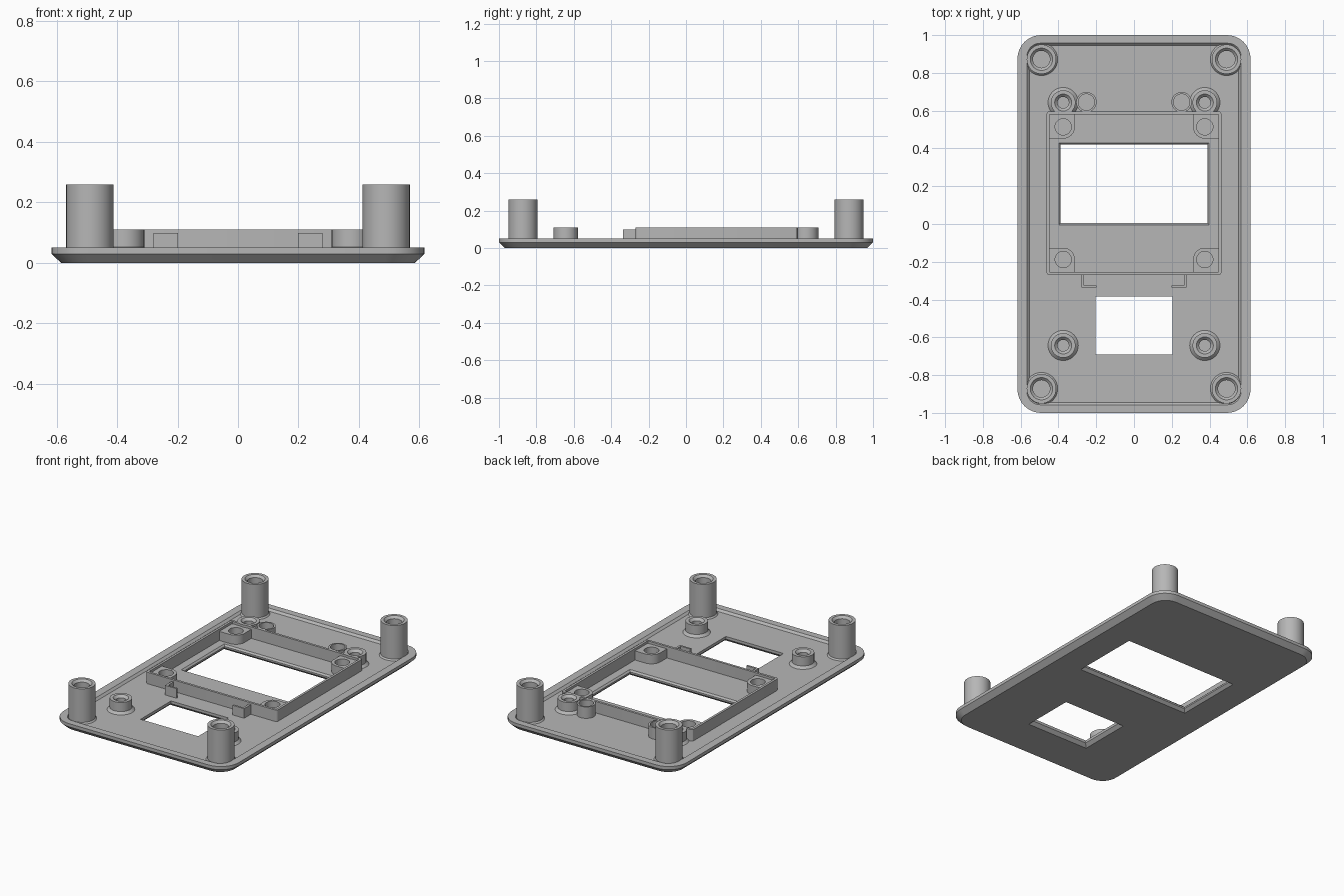
import bpy, bmesh, math

if "Cube" in bpy.data.objects:
    bpy.data.objects.remove(bpy.data.objects["Cube"])

grey = bpy.data.materials.new("grey plastic")
grey.diffuse_color = (0.47, 0.47, 0.47, 1)
grey.use_nodes = True
grey.node_tree.nodes["Principled BSDF"].inputs["Base Color"].default_value = grey.diffuse_color


def finish(name, bm, smooth=True):
    bmesh.ops.recalc_face_normals(bm, faces=bm.faces[:])
    me = bpy.data.meshes.new(name)
    bm.to_mesh(me)
    bm.free()
    me.materials.append(grey)
    ob = bpy.data.objects.new(name, me)
    bpy.context.collection.objects.link(ob)
    if smooth:
        bpy.ops.object.select_all(action='DESELECT')
        bpy.context.view_layer.objects.active = ob
        ob.select_set(True)
        bpy.ops.object.shade_smooth_by_angle(angle=math.radians(30))
    return ob


def loft(bm, rings, closed=False):
    """Skin a stack of equal-length point rings; cap the ends or close it as a tube."""
    vs = [[bm.verts.new(p) for p in r] for r in rings]
    n = len(vs[0])
    pairs = list(zip(vs, vs[1:])) + ([(vs[-1], vs[0])] if closed else [])
    for a, b in pairs:
        for i in range(n):
            j = (i + 1) % n
            bm.faces.new((a[i], a[j], b[j], b[i]))
    if not closed:
        bm.faces.new(vs[0])
        bm.faces.new(vs[-1])


def rrect(hx, hy, r, z, cy=0, seg=8):
    """Rounded rectangle ring, half sizes hx and hy."""
    pts = []
    for k, (sx, sy) in enumerate([(1, 1), (-1, 1), (-1, -1), (1, -1)]):
        for i in range(seg + 1):
            a = (k + i / seg) * math.pi / 2
            pts.append((sx * (hx - r) + r * math.cos(a),
                        cy + sy * (hy - r) + r * math.sin(a), z))
    return pts


def circle(x, y, r, z, n=40):
    return [(x + r * math.cos(2 * math.pi * i / n),
             y + r * math.sin(2 * math.pi * i / n), z) for i in range(n)]


def rect(hx, hy, cy, z):
    return [(hx, cy + hy, z), (-hx, cy + hy, z), (-hx, cy - hy, z), (hx, cy - hy, z)]


def cut(ob, bm):
    cutter = finish("cutter", bm, False)
    mod = ob.modifiers.new("cut", 'BOOLEAN')
    mod.operation, mod.solver, mod.object = 'DIFFERENCE', 'EXACT', cutter
    bpy.context.view_layer.objects.active = ob
    bpy.ops.object.modifier_apply(modifier=mod.name)
    bpy.data.objects.remove(cutter)


FLOOR = 0.037

# Face plate: chamfered underside, shallow recess on top
bm = bmesh.new()
loft(bm, [rrect(0.585, 0.97, 0.10, 0), rrect(0.617, 1.0, 0.125, 0.03),
          rrect(0.617, 1.0, 0.125, 0.05), rrect(0.567, 0.957, 0.07, 0.05),
          rrect(0.554, 0.944, 0.06, FLOOR)])
plate = finish("face_plate", bm)

# Display window and lower window, bevelled through the plate
bm = bmesh.new()
loft(bm, [rect(0.388 + d, 0.207 + d, 0.213, z) for d, z in
          [(0.027, -0.01), (0, 0.017), (0, 0.027), (0.025, 0.052)]])
cut(plate, bm)
bm = bmesh.new()
loft(bm, [rect(0.203 + d, 0.153 + d, -0.538, z) for d, z in
          [(0.03, -0.01), (0, 0.02), (0, 0.07)]])
cut(plate, bm)

# Display frame: thin upright wall
bm = bmesh.new()
CY, HX, HY, T = 0.163, 0.463, 0.433, 0.015
loft(bm, [rrect(HX, HY, 0.015, 0.03, CY, 3), rrect(HX, HY, 0.015, 0.11, CY, 3),
          rrect(HX - T, HY - T, 0.004, 0.11, CY, 3),
          rrect(HX - T, HY - T, 0.004, 0.03, CY, 3)], closed=True)
finish("display_frame", bm)

# Corner seats inside the frame, each with a blind hole
bm, holes = bmesh.new(), bmesh.new()
for sx in (-1, 1):
    for sy in (-1, 1):
        cx, cy, r = sx * 0.375, CY + sy * 0.351, 0.062
        ex, ey = sx * (HX - 0.005), CY + sy * (HY - 0.005)
        outline = [(ex, ey), (ex, cy - sy * r)]
        outline += [(cx - sx * r * math.sin(i * math.pi / 16),
                     cy - sy * r * math.cos(i * math.pi / 16)) for i in range(9)]
        outline += [(cx - sx * r, ey)]
        loft(bm, [[(x, y, z) for x, y in outline] for z in (0.03, 0.095)])
        loft(holes, [circle(cx, cy, 0.043, z) for z in (0.042, 0.13)])
seats = finish("frame_corner_seats", bm)
cut(seats, holes)


def boss(name, x, y, profile):
    """Turned post; profile lists (radius, z) from the hole bottom to the foot."""
    bm = bmesh.new()
    loft(bm, [circle(x, y, r, z) for r, z in profile])
    finish(name, bm)


TOWER = [(0.045, 0.06), (0.045, 0.245), (0.059, 0.259), (0.078, 0.259),
         (0.078, 0.046), (0.086, FLOOR), (0.086, 0.03)]
SMALL = [(0.03, 0.045), (0.03, 0.095), (0.045, 0.11), (0.065, 0.11),
         (0.065, 0.052), (0.08, FLOOR), (0.08, 0.03)]
PIN = [(0.043, 0.045), (0.043, 0.11), (0.054, 0.11), (0.054, 0.03)]

for side, s in (("left", -1), ("right", 1)):
    for end, e in (("front", -1), ("back", 1)):
        boss(f"{end}_{side}_screw_tower", s * 0.49, e * 0.872, TOWER)
        boss(f"{end}_{side}_small_boss", s * 0.375, e * 0.643, SMALL)
    boss(f"{side}_locating_ring", s * 0.252, 0.645, PIN)

    # L-shaped clip in front of the frame
    bm = bmesh.new()
    ell = [(0.265, -0.265), (0.279, -0.265), (0.279, -0.337), (0.198, -0.337),
           (0.198, -0.325), (0.265, -0.325)]
    loft(bm, [[(s * x, y, z) for x, y in ell] for z in (0.03, 0.098)])
    finish(f"{side}_clip", bm)
